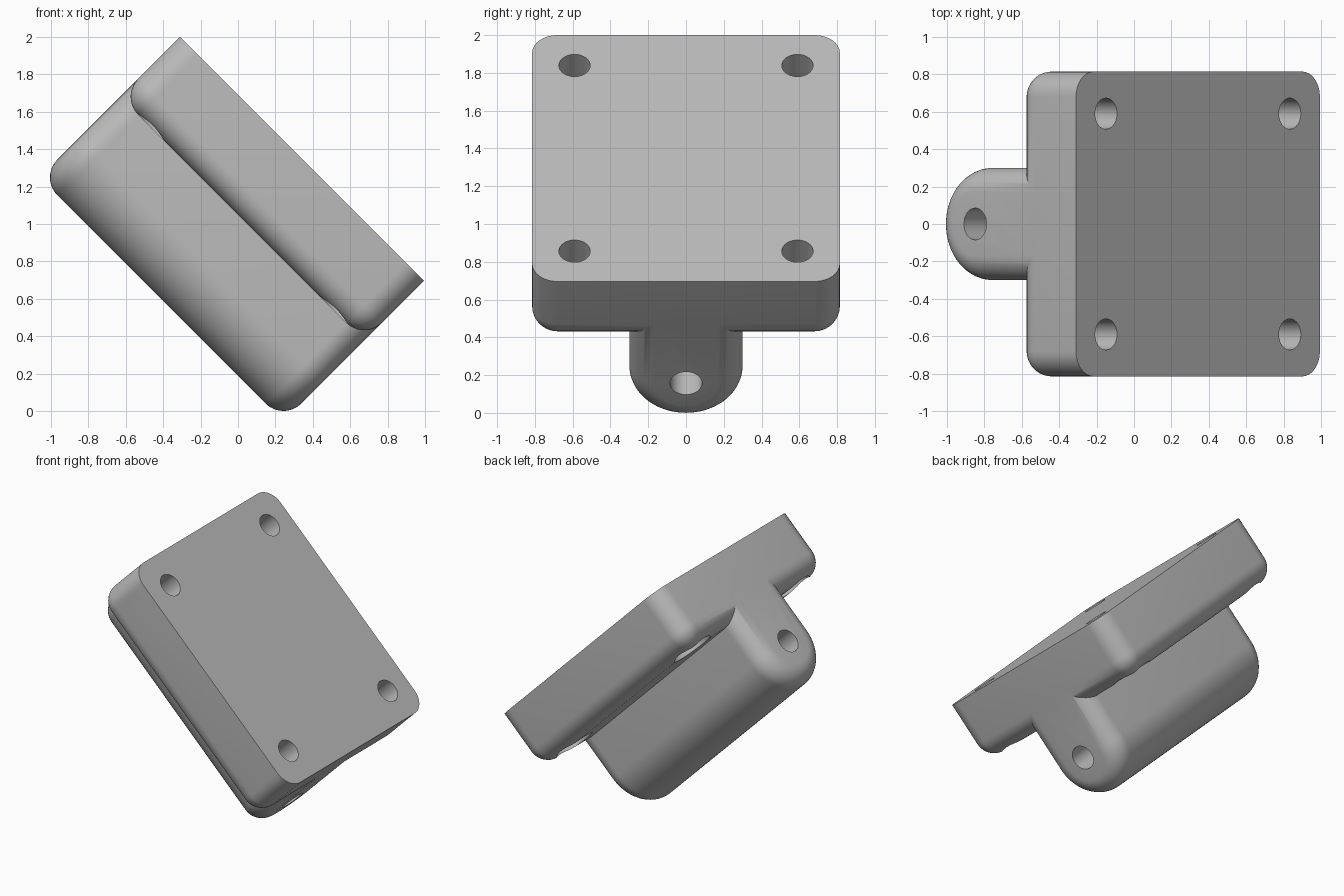
import bpy, bmesh, math
from mathutils import Matrix

cube = bpy.data.objects.get("Cube")
if cube:
    bpy.data.objects.remove(cube, do_unlink=True)

L, W = 0.9225, 0.815               # half length and half width of the plate
PLATE_LOW, PLATE_TOP = 0.61, 1.062
R = 0.135                          # rounding of all soft edges
LUG = 0.3                          # half width of the lug, also its nose radius
STEPS = 10

grey = bpy.data.materials.new("light grey")
grey.use_nodes = True
grey.diffuse_color = (0.5, 0.5, 0.5, 1)
grey.node_tree.nodes["Principled BSDF"].inputs["Base Color"].default_value = (0.5, 0.5, 0.5, 1)


def arc(cx, cy, r, start, end, n):
    """Points on an arc, angles in degrees."""
    angles = [math.radians(start + (end - start) * i / n) for i in range(n + 1)]
    return [(cx + r * math.cos(a), cy + r * math.sin(a)) for a in angles]


def rounding():
    """Pairs of (inset, height) along a quarter-round edge, from the end cap to the full outline."""
    angles = [math.radians(88 * (1 - i / STEPS)) for i in range(STEPS + 1)]
    return [(R * (1 - math.cos(a)), R * (1 - math.sin(a))) for a in angles]


def add_object(name, bm):
    bmesh.ops.recalc_face_normals(bm, faces=bm.faces)
    mesh = bpy.data.meshes.new(name)
    bm.to_mesh(mesh)
    bm.free()
    mesh.materials.append(grey)
    obj = bpy.data.objects.new(name, mesh)
    bpy.context.collection.objects.link(obj)
    return obj


def loft(name, rings):
    """Closed solid through equal-length rings of points."""
    bm = bmesh.new()
    loops = [[bm.verts.new(p) for p in ring] for ring in rings]
    for a, b in zip(loops, loops[1:]):
        for i in range(len(a)):
            j = (i + 1) % len(a)
            bm.faces.new((a[i], a[j], b[j], b[i]))
    bm.faces.new(loops[0])
    bm.faces.new(loops[-1])
    return add_object(name, bm)


def cylinder(name, radius, depth, matrix):
    bm = bmesh.new()
    bmesh.ops.create_cone(bm, cap_ends=True, segments=40, radius1=radius,
                          radius2=radius, depth=depth, matrix=matrix)
    obj = add_object(name, bm)
    obj.hide_render = True
    return obj


def combine(target, other, operation):
    mod = target.modifiers.new(operation.title(), 'BOOLEAN')
    mod.operation, mod.solver, mod.object = operation, 'EXACT', other
    bpy.context.view_layer.objects.active = target
    bpy.ops.object.modifier_apply(modifier=mod.name)
    bpy.data.objects.remove(other, do_unlink=True)


def plate_ring(inset, z):
    r = R - inset
    pts = []
    for sx, sy, start in ((1, 1, 0), (-1, 1, 90), (-1, -1, 180), (1, -1, 270)):
        pts += arc(sx * (L - R), sy * (W - R), r, start, start + 90, 8)
    return [(x, y, z) for x, y in pts]


def lug_ring(inset, x):
    r = LUG - inset
    pts = [(r, 0.85)] + arc(0, LUG, r, 0, -180, 32) + [(-r, 0.85)]
    return [(x, y, z) for y, z in pts]


# Mounting plate with a rounded underside
edge = rounding()
bracket = loft("mounting_bracket",
               [plate_ring(i, PLATE_LOW + h) for i, h in edge]
               + [plate_ring(0, PLATE_TOP)])

# Round-nosed lug running the whole length, both ends softened
ends = [lug_ring(i, -L + h) for i, h in edge]
ends += [lug_ring(i, L - h) for i, h in reversed(edge)]
combine(bracket, loft("lug", ends), 'UNION')

# Long bore through the lug
bore = Matrix.Translation((0, 0, LUG)) @ Matrix.Rotation(math.pi / 2, 4, 'Y')
combine(bracket, cylinder("lug_bore", 0.085, 3, bore), 'DIFFERENCE')

# Four corner screw holes, each with a wider recess below
for sx in (-1, 1):
    for sy in (-1, 1):
        x, y = sx * 0.695, sy * 0.59
        combine(bracket, cylinder("screw_hole", 0.083, 2,
                                  Matrix.Translation((x, y, 1))), 'DIFFERENCE')
        combine(bracket, cylinder("screw_recess", 0.15, 0.4,
                                  Matrix.Translation((x, y, PLATE_LOW))), 'DIFFERENCE')

# Tilt the whole part onto its long edge
bracket.rotation_euler = (0, math.radians(45), 0)
bracket.location = (-0.409, 0, 0.597)
bpy.ops.object.select_all(action='DESELECT')
bracket.select_set(True)
bpy.context.view_layer.objects.active = bracket
bpy.ops.object.shade_smooth_by_angle(angle=math.radians(30))
